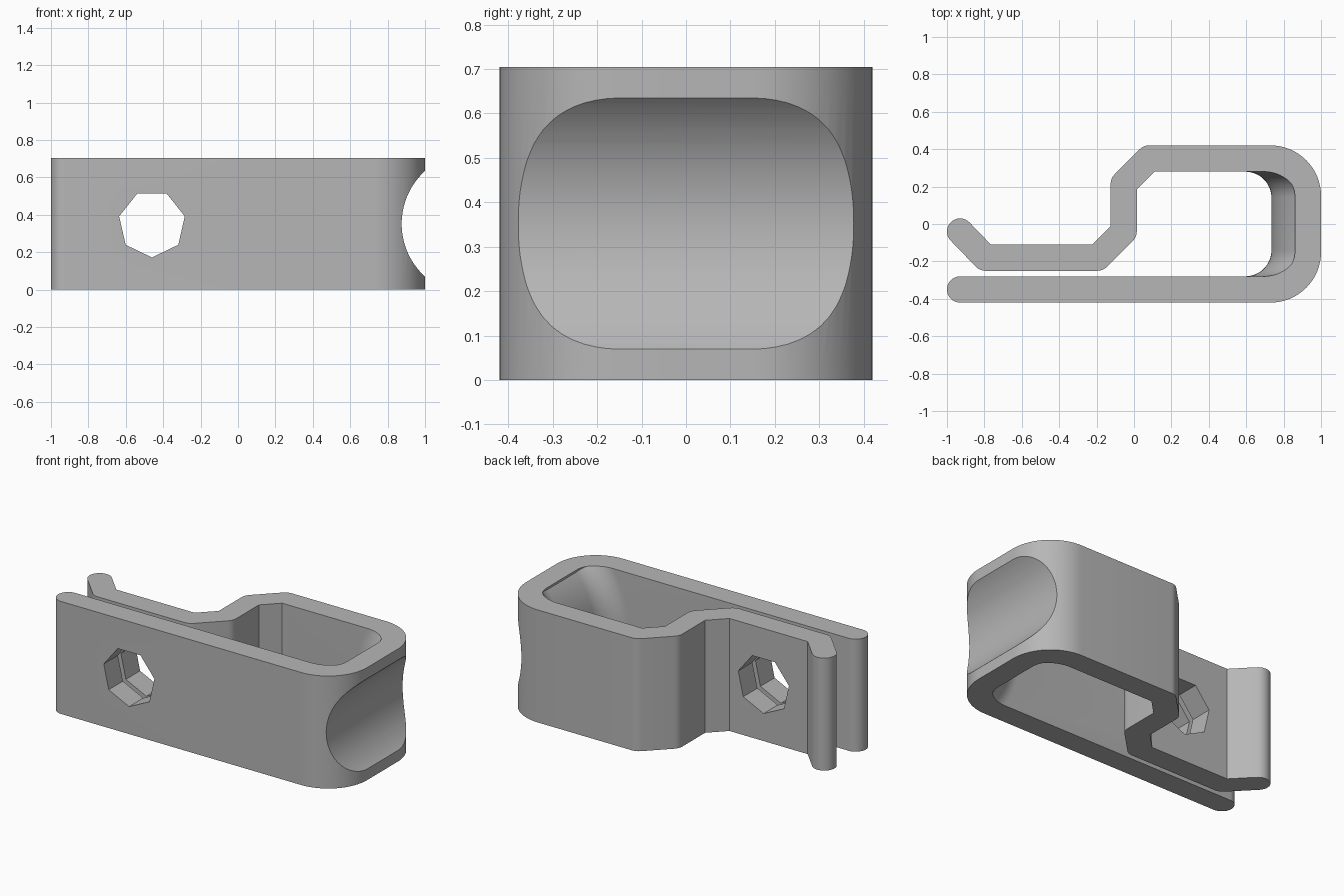
import bpy, bmesh
from math import pi, sin, cos, atan2, tan, ceil, sqrt, radians
from mathutils import Vector, Matrix

cube = bpy.data.objects.get("Cube")
if cube:
    bpy.data.objects.remove(cube, do_unlink=True)

HEIGHT, HALF = 0.704, 0.07          # strip height, half thickness
MID = HEIGHT / 2
AXIS_X, GROOVE_R = 1.257, 0.382     # finger groove axis and radius

grey = bpy.data.materials.new("plain grey")
grey.use_nodes = True
colour = (0.47, 0.47, 0.47, 1)
grey.diffuse_color = colour
grey.node_tree.nodes["Principled BSDF"].inputs["Base Color"].default_value = colour


def arc(cx, cy, r, a0, a1, n):
    return [Vector((cx + r * cos(a0 + (a1 - a0) * i / n),
                    cy + r * sin(a0 + (a1 - a0) * i / n))) for i in range(n + 1)]


def make_object(name, bm):
    bmesh.ops.recalc_face_normals(bm, faces=bm.faces)
    mesh = bpy.data.meshes.new(name)
    bm.to_mesh(mesh)
    bm.free()
    mesh.materials.append(grey)
    ob = bpy.data.objects.new(name, mesh)
    bpy.context.collection.objects.link(ob)
    return ob


def prism(name, points, offset):
    """Extrude a closed outline of 3D points along offset."""
    bm = bmesh.new()
    face = bm.faces.new([bm.verts.new(p) for p in points])
    top = bmesh.ops.extrude_face_region(bm, geom=[face])["geom"]
    bmesh.ops.translate(bm, vec=offset, verts=[v for v in top if isinstance(v, bmesh.types.BMVert)])
    return make_object(name, bm)


def side(path):
    """Right-hand offset of a path, round outside corners, end cap included."""
    out = []
    for i in range(1, len(path) - 1):
        d0, d1 = path[i] - path[i - 1], path[i + 1] - path[i]
        a0 = atan2(d0.y, d0.x)
        turn = (atan2(d1.y, d1.x) - a0 + pi) % (2 * pi) - pi
        p = path[i]
        if turn > radians(20):
            out += arc(p.x, p.y, HALF, a0 - pi / 2, a0 - pi / 2 + turn, 4)
        else:
            a = a0 + turn / 2 - pi / 2
            out.append(p + Vector((cos(a), sin(a))) * HALF / cos(turn / 2))
    d = path[-1] - path[-2]
    a = atan2(d.y, d.x)
    return out + arc(path[-1].x, path[-1].y, HALF, a - pi / 2, a + pi / 2, 16)


def boolean(ob, cutter, operation):
    cutter.hide_render = True
    mod = ob.modifiers.new(operation.lower(), 'BOOLEAN')
    mod.operation, mod.object, mod.solver = operation, cutter, 'EXACT'
    bpy.context.view_layer.objects.active = ob
    bpy.ops.object.modifier_apply(modifier=mod.name)
    bpy.data.objects.remove(cutter, do_unlink=True)


# Bent strip: centre line from the front arm round the end to the flared back arm
path = [Vector((-0.93, -0.35))]
path += arc(0.73, -0.15, 0.2, -pi / 2, 0, 16)
path += arc(0.73, 0.15, 0.2, 0, pi / 2, 16)
path += [Vector(p) for p in ((0.08, 0.35), (-0.055, 0.215), (-0.055, -0.04),
                             (-0.195, -0.18), (-0.795, -0.18), (-0.93, -0.04))]
outline = side(path) + side(path[::-1])
clip = prism("spring_clip", [(p.x, p.y, 0) for p in outline], (0, 0, HEIGHT))

# Inner bulge behind the groove: turned profile with filleted ends
fillet = 0.14
right = [(0.14 + fillet * sin(a), GROOVE_R + 2 * HALF + fillet * (1 - cos(a)))
         for a in [pi / 2 * i / 12 for i in range(13)]]
right.append((0.31, right[-1][1]))
profile = [(-y, r) for y, r in right[::-1]] + right
profile = [(-0.31, 0.01)] + profile + [(0.31, 0.01)]
N = 128
bm = bmesh.new()
rings = [[bm.verts.new((AXIS_X + r * cos(2 * pi * k / N), y, MID + r * sin(2 * pi * k / N)))
          for k in range(N)] for y, r in profile]
for a, b in zip(rings, rings[1:]):
    for k in range(N):
        bm.faces.new((a[k], a[(k + 1) % N], b[(k + 1) % N], b[k]))
bm.faces.new(rings[0])
bm.faces.new(rings[-1])
bulge = make_object("inner_bulge", bm)
limit = prism("bulge_limit", [(0.5, -0.29, 0), (0.93, -0.29, 0), (0.93, 0.29, 0), (0.5, 0.29, 0)],
              (0, 0, HEIGHT))
boolean(bulge, limit, 'INTERSECT')
boolean(clip, bulge, 'UNION')

# Finger groove across the rounded end
groove = [(AXIS_X + p.x, -0.6, MID + p.y) for p in arc(0, 0, GROOVE_R, 0, 2 * pi, N)[:-1]]
boolean(clip, prism("groove_cutter", groove, (0, 1.2, 0)), 'DIFFERENCE')

# Seven-sided hole through both arms
hole = [(-0.46 + p.x, -0.6, MID + p.y) for p in arc(0, 0, 0.18, -pi / 2, 1.5 * pi, 7)[:-1]]
boolean(clip, prism("hole_cutter", hole, (0, 0.7, 0)), 'DIFFERENCE')

# Smooth bends, crisp edges
bpy.ops.object.select_all(action='DESELECT')
clip.select_set(True)
bpy.context.view_layer.objects.active = clip
bpy.ops.object.shade_smooth_by_angle(angle=radians(25))
